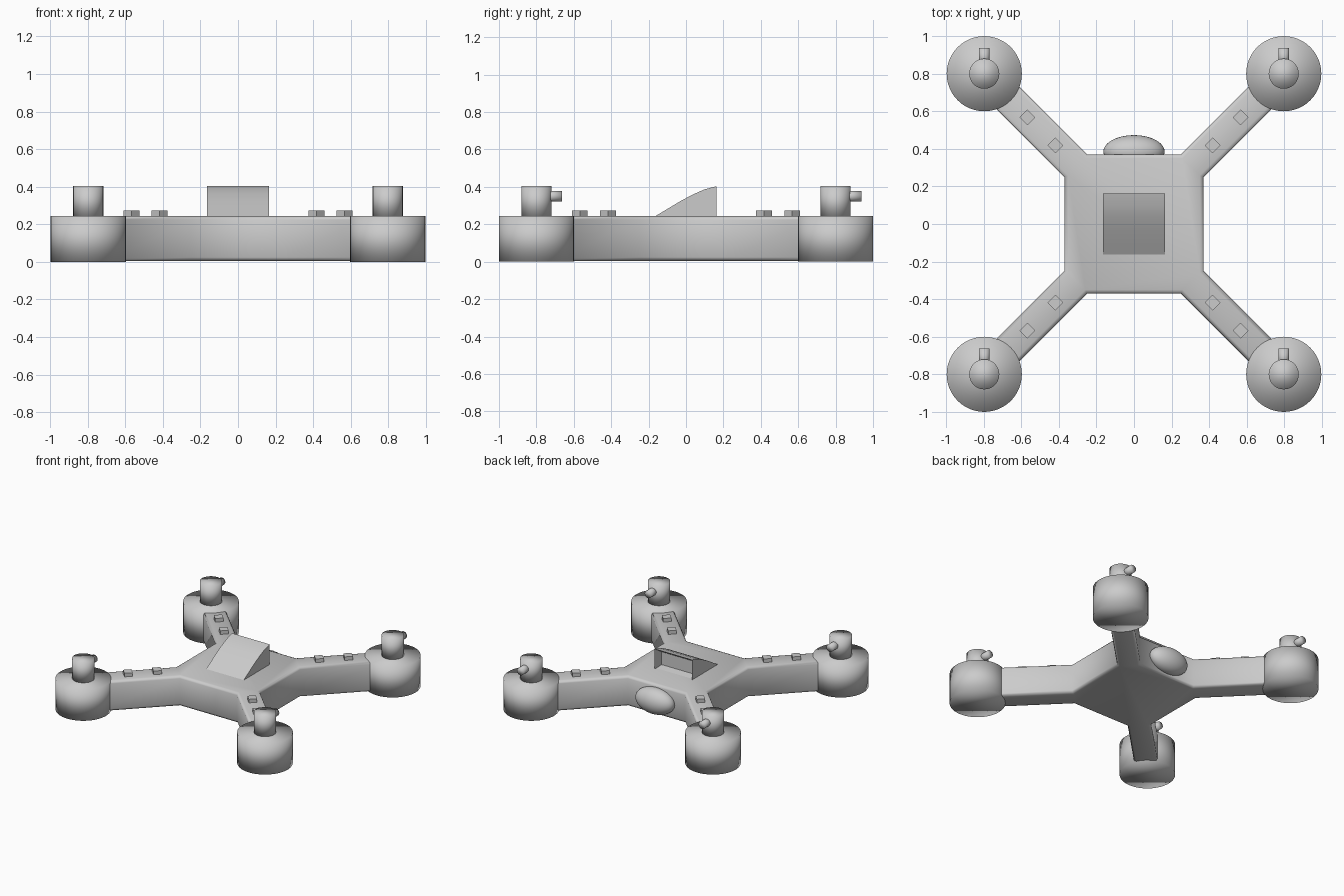
import bpy, bmesh
from math import radians, pi
from mathutils import Matrix, Vector

if "Cube" in bpy.data.objects:
    bpy.data.objects.remove(bpy.data.objects["Cube"])


def finish(name, bm, angle=None):
    bmesh.ops.recalc_face_normals(bm, faces=bm.faces[:])
    mesh = bpy.data.meshes.new(name)
    bm.to_mesh(mesh)
    bm.free()
    ob = bpy.data.objects.new(name, mesh)
    bpy.context.collection.objects.link(ob)
    bpy.ops.object.select_all(action='DESELECT')
    ob.select_set(True)
    bpy.context.view_layer.objects.active = ob
    if angle == 'all':
        bpy.ops.object.shade_smooth()
    elif angle:
        bpy.ops.object.shade_smooth_by_angle(angle=radians(angle))
    return ob


def prism(bm, points, offset):
    face = bm.faces.new([bm.verts.new(p) for p in points])
    res = bmesh.ops.extrude_face_region(bm, geom=[face])
    verts = [g for g in res['geom'] if isinstance(g, bmesh.types.BMVert)]
    bmesh.ops.translate(bm, verts=verts, vec=offset)


def cylinder(name, radius, depth, centre, rot_x=0):
    bm = bmesh.new()
    mat = Matrix.Translation(centre) @ Matrix.Rotation(rot_x, 4, 'X')
    bmesh.ops.create_cone(bm, cap_ends=True, segments=48, radius1=radius,
                          radius2=radius, depth=depth, matrix=mat)
    return finish(name, bm, 'all')


# Body and four diagonal arms as one cross-shaped plate
quarter = [(0.37, 0.25), (0.78, 0.66), (0.66, 0.78), (0.25, 0.37)]
outline = []
for k in range(4):
    rot = Matrix.Rotation(k * pi / 2, 3, 'Z')
    outline += [rot @ Vector((x, y, 0.004)) for x, y in quarter]
bm = bmesh.new()
prism(bm, outline, (0, 0, 0.24))
rims = [e for e in bm.edges if abs(e.verts[0].co.z - e.verts[1].co.z) < 1e-4]
bmesh.ops.bevel(bm, geom=rims, offset=0.02, segments=2, profile=0.5, affect='EDGES')
finish("body_with_arms", bm, 50)

# Rotor pods, motors, pegs and arm blocks
for sx in (-1, 1):
    for sy in (-1, 1):
        tag = ("back" if sy > 0 else "front") + ("_right" if sx > 0 else "_left")
        x, y = 0.797 * sx, 0.8 * sy
        cylinder("pod_" + tag, 0.2, 0.245, (x, y, 0.1225))
        cylinder("motor_" + tag, 0.08, 0.17, (x, y, 0.32))
        cylinder("peg_" + tag, 0.029, 0.1, (x, y + 0.088, 0.35), pi / 2)
        for i, d in enumerate((0.418, 0.568)):
            bm = bmesh.new()
            bmesh.ops.create_cube(bm, size=1, matrix=Matrix.Translation((d * sx, d * sy, 0.25))
                                  @ Matrix.Rotation(pi / 4, 4, 'Z')
                                  @ Matrix.Diagonal((0.06, 0.06, 0.045, 1)))
            finish(f"arm_block_{tag}_{i + 1}", bm)

# Curved wedge scoop with a recessed opening at the back
bm = bmesh.new()
profile = [(-0.17, 0.24), (-0.1, 0.282), (-0.03, 0.324), (0.04, 0.361),
           (0.1, 0.387), (0.162, 0.403), (0.162, 0.24)]
prism(bm, [(-0.165, y, z) for y, z in profile], (0.33, 0, 0))
bm.normal_update()
bmesh.ops.recalc_face_normals(bm, faces=bm.faces[:])
back = [f for f in bm.faces if f.normal.y > 0.95]
bmesh.ops.inset_region(bm, faces=back, thickness=0.022)
verts = back[0].verts[:]
for v in verts:
    v.co.y -= 0.07
    if v.co.z > 0.3:
        v.co.z -= 0.03
finish("top_scoop", bm, 40)

# Oval lens on the back of the body
bm = bmesh.new()
bmesh.ops.create_uvsphere(bm, u_segments=40, v_segments=20, radius=1,
                          matrix=Matrix.Translation((0, 0.385, 0.122))
                          @ Matrix.Diagonal((0.163, 0.088, 0.1, 1)))
finish("back_lens", bm, 'all')
